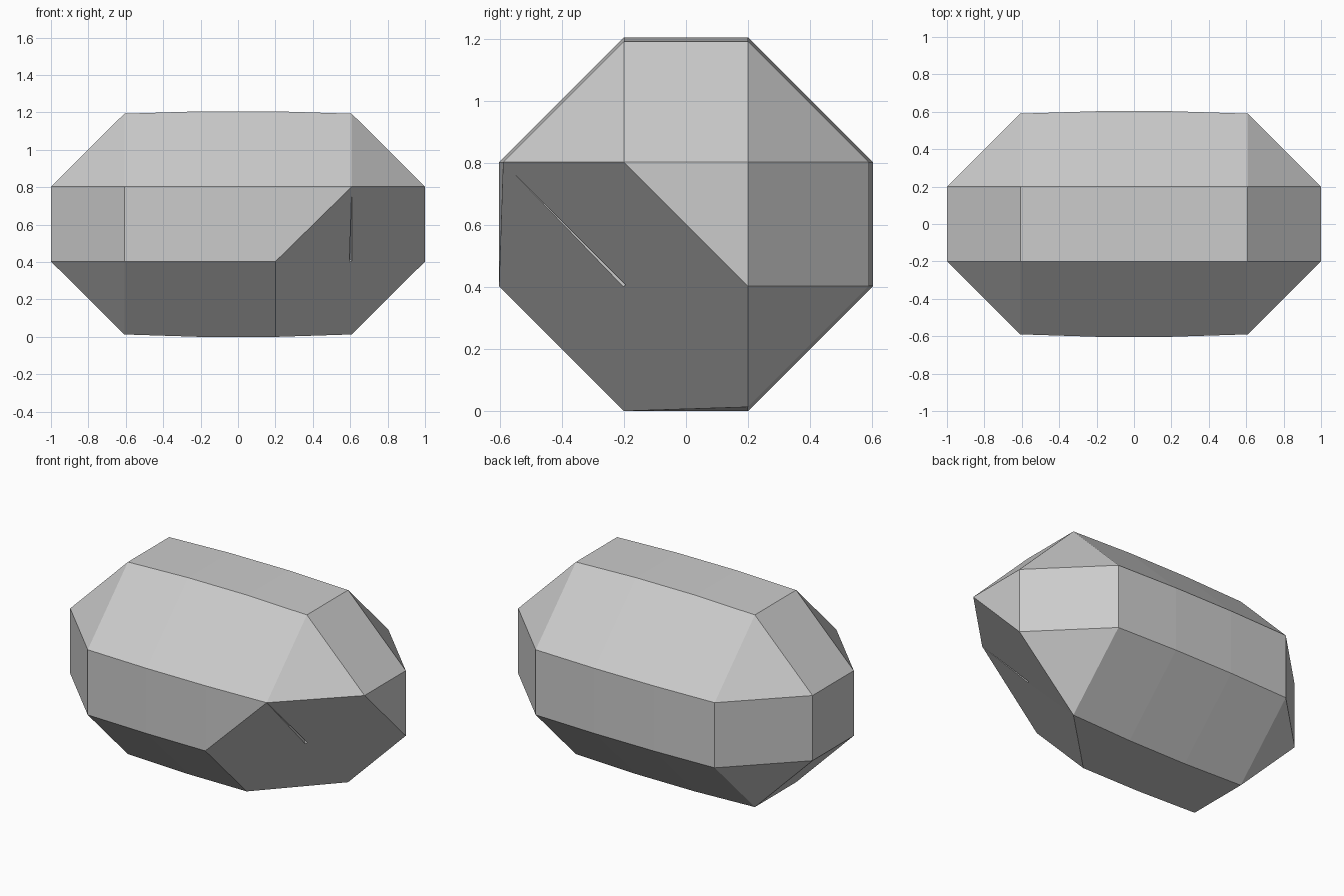
import bpy, bmesh, math
from mathutils import Vector

cube = bpy.data.objects.get("Cube")
if cube:
    bpy.data.objects.remove(cube, do_unlink=True)

S = 0.2                      # half width of every flat
MID = Vector((0, 0, 0.603))  # body centre
CUT = Vector((1, -1, -1)).normalized()


def octagon(x, r):
    """Eight corners of a bevelled square section at x."""
    pts = []
    for a in (-1, 1):
        for b in (-1, 1):
            pts += [Vector((x, a * S, b * r)), Vector((x, a * r, b * S))]
    return pts


# Slightly barrelled body: two middle rings, two shoulder rings, two end squares
points = []
for side in (-1, 1):
    points += octagon(side * S, 0.603)
    points += octagon(side * 0.608, 0.59)
    points += [Vector((side, a * S, b * S)) for a in (-1, 1) for b in (-1, 1)]

# Leave out the corners sliced away at the lower front end
points = [p for p in points if p.dot(CUT) < 1.1 / math.sqrt(3)]

bm = bmesh.new()
for p in points:
    bm.verts.new(p + MID)
hull = bmesh.ops.convex_hull(bm, input=bm.verts)
loose = [v for v in bm.verts if not v.link_faces]
bmesh.ops.delete(bm, geom=loose, context='VERTS')
bm.normal_update()

# Sliced facet, rebuilt with a thin crack from its upper corner to its middle
cap = [f for f in bm.faces if f.normal.dot(CUT) > 0.98]
rim = list({v for f in cap for v in f.verts})
bmesh.ops.delete(bm, geom=cap, context='FACES')
if len(rim) == 6:
    centre = sum((v.co for v in rim), Vector()) / 6
    tip = min(rim, key=lambda v: v.co.y - v.co.z)
    u = (tip.co - centre).normalized()
    w = CUT.cross(u)
    rim.sort(key=lambda v: math.atan2((v.co - centre).dot(w),
                                      (v.co - centre).dot(u)) % math.tau)
    i = rim.index(tip)
    t, h1, h2, h3, h4, h5 = rim[i:] + rim[:i]
    a = bm.verts.new(centre + w * 0.008)
    b = bm.verts.new(centre - w * 0.008)
    d = bm.verts.new(centre - CUT * 0.03)
    for loop in ((t, h1, h2, a), (a, h2, h3), (b, h3, h4), (t, b, h4, h5),
                 (a, h3, b), (t, a, d), (t, d, b), (a, b, d)):
        bm.faces.new(loop)
bmesh.ops.dissolve_limit(bm, angle_limit=0.01, verts=bm.verts, edges=bm.edges)
bmesh.ops.recalc_face_normals(bm, faces=bm.faces)

mesh = bpy.data.meshes.new("faceted_block")
bm.to_mesh(mesh)
bm.free()
block = bpy.data.objects.new("faceted_block", mesh)
bpy.context.collection.objects.link(block)

# Plain grey finish
grey = bpy.data.materials.new("light_grey")
grey.use_nodes = True
colour = (0.6, 0.6, 0.6, 1)
grey.diffuse_color = colour
grey.node_tree.nodes["Principled BSDF"].inputs["Base Color"].default_value = colour
mesh.materials.append(grey)
